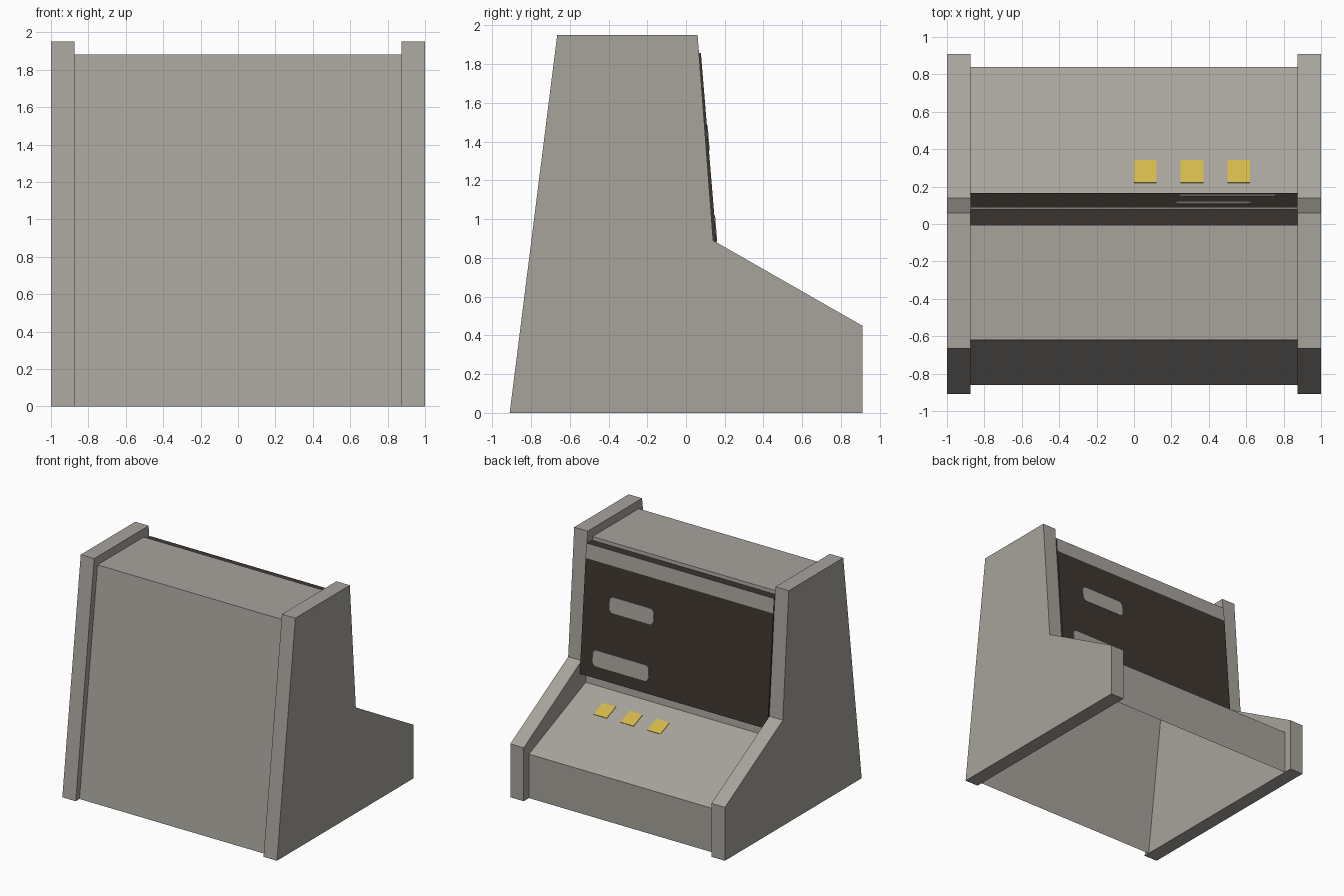
import bpy, math
from mathutils import Vector

if "Cube" in bpy.data.objects:
    bpy.data.objects.remove(bpy.data.objects["Cube"])


def material(name, rgb):
    m = bpy.data.materials.new(name)
    m.diffuse_color = (*rgb, 1)
    m.use_nodes = True
    m.node_tree.nodes["Principled BSDF"].inputs["Base Color"].default_value = m.diffuse_color
    return m


GREY = material("warm grey", (0.39, 0.37, 0.335))
DARK = material("dark brown", (0.048, 0.037, 0.031))
YELLOW = material("button yellow", (0.66, 0.48, 0.07))


def make(name, verts, faces, *mats):
    me = bpy.data.meshes.new(name)
    me.from_pydata(verts, [], faces)
    for m in mats:
        me.materials.append(m)
    ob = bpy.data.objects.new(name, me)
    bpy.context.collection.objects.link(ob)
    return ob


def extrude_x(name, profile, x0, x1, *mats, closed=True):
    """Sweep a (y, z) profile along x, as a solid or as an open shell."""
    n = len(profile)
    verts = [(x, y, z) for x in (x0, x1) for y, z in profile]
    faces = [(i + n, (i + 1) % n + n, (i + 1) % n, i)
             for i in range(n if closed else n - 1)]
    if closed:
        faces += [tuple(range(n)), tuple(reversed(range(n, 2 * n)))]
    return make(name, verts, faces, *mats)


# Side panels
side = [(-0.91, 0), (-0.665, 1.95), (0.06, 1.95), (0.14, 0.89), (0.91, 0.45), (0.91, 0)]
extrude_x("left_side_panel", side, -1, -0.875, GREY)
extrude_x("right_side_panel", side, 0.875, 1, GREY)

# Body shell between the panels, open underneath
shell = [(-0.86, 0), (-0.62, 1.88), (-0.005, 1.88), (0.085, 0.687), (0.84, 0.37), (0.84, 0)]
extrude_x("body_shell", shell, -0.875, 0.875, GREY, closed=False)


# Screen board: dark slab with a grey band along the top of its face
def screen_y(z):
    return 0.165 - 0.0825 * (z - 0.79)


board = [(screen_y(0.79) - 0.083, 0.783), (-0.006, 1.85)]
board += [(screen_y(z), z) for z in (1.857, 1.735, 0.79)]
screen = extrude_x("screen_board", board, -0.875, 0.875, DARK, GREY)
for p in screen.data.polygons:
    if p.center.z > 1.75 and p.normal.y > 0.9:
        p.material_index = 1


# Thin flat plate lying on a sloping surface that faces the back
def plate(name, centre, w, h, r, up, mat, thick=0.004):
    c, up, side_dir = Vector(centre), Vector(up).normalized(), Vector((-1, 0, 0))
    normal = side_dir.cross(up)
    outline = []
    for k in range(4):
        sx, sy = ((1, 1), (-1, 1), (-1, -1), (1, -1))[k]
        for a in ([k * 90 + s * 22.5 for s in range(5)] if r else [0]):
            t = math.radians(a)
            u = sx * (w / 2 - r) + r * math.cos(t)
            v = sy * (h / 2 - r) + r * math.sin(t)
            outline.append(c + side_dir * u + up * v)
    n = len(outline)
    verts = outline + [p + normal * thick for p in outline]
    faces = [(i, (i + 1) % n, (i + 1) % n + n, i + n) for i in range(n)]
    faces += [tuple(range(n, 2 * n)), tuple(reversed(range(n)))]
    make(name, verts, faces, mat)


# Rounded grey windows on the screen
for name, x, z, w in (("upper_window", 0.425, 1.42, 0.41), ("lower_window", 0.50, 0.953, 0.52)):
    plate(name, (x, screen_y(z), z), w, 0.13, 0.035, (0, -0.0825, 1), GREY)

# Yellow buttons on the sloping deck
for i in range(3):
    plate(f"button_{i + 1}", (0.06 + 0.25 * i, 0.28, 0.37 + 0.42 * 0.56),
          0.122, 0.13, 0, (0, -1, 0.42), YELLOW)
